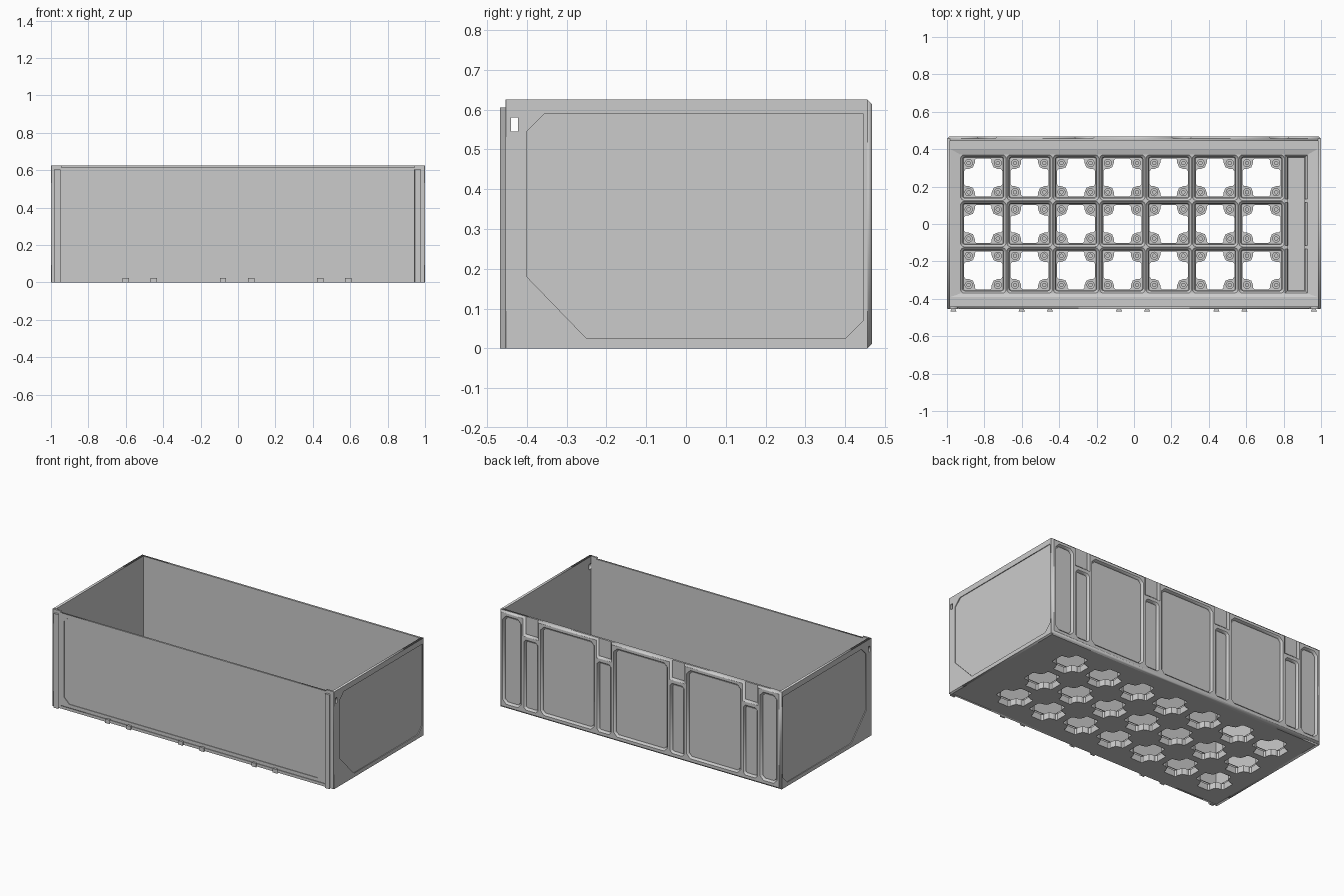
import bpy, bmesh
from math import sin, cos, pi, radians
from mathutils import Matrix

if "Cube" in bpy.data.objects:
    bpy.data.objects.remove(bpy.data.objects["Cube"])

P = 0.248                    # grid pitch
GX, GY = 0.93, 0.372         # half size of the grid area
TOP, RIDGE, TAB = 0.625, 0.067, 0.04


def link(name, mesh):
    ob = bpy.data.objects.new(name, mesh)
    bpy.context.collection.objects.link(ob)
    return ob


def loft(bm, loops, caps=False, cyclic=False):
    rings = [[bm.verts.new(p) for p in lp] for lp in loops]
    pairs = list(zip(rings, rings[1:]))
    if cyclic:
        pairs.append((rings[-1], rings[0]))
    for a, b in pairs:
        for i in range(len(a)):
            j = (i + 1) % len(a)
            bm.faces.new((a[i], a[j], b[j], b[i]))
    if caps:
        bm.faces.new(rings[0])
        bm.faces.new(rings[-1])


def finish(name, bm):
    bmesh.ops.recalc_face_normals(bm, faces=bm.faces)
    me = bpy.data.meshes.new(name)
    bm.to_mesh(me)
    bm.free()
    return link(name, me)


def solid(name, groups, caps=True):
    bm = bmesh.new()
    for loops in groups:
        loft(bm, loops, caps)
    return finish(name, bm)


def rect(x0, x1, y0, y1, z):
    return [(x0, y0, z), (x1, y0, z), (x1, y1, z), (x0, y1, z)]


def box(x0, x1, y0, y1, z0, z1):
    return [rect(x0, x1, y0, y1, z0), rect(x0, x1, y0, y1, z1)]


def flat(x0, x1, y0, y1, c=0):
    """2D rectangle outline, corners cut by c"""
    if not c:
        return [(x0, y0), (x1, y0), (x1, y1), (x0, y1)]
    return [(x0 + c, y0), (x1 - c, y0), (x1, y0 + c), (x1, y1 - c),
            (x1 - c, y1), (x0 + c, y1), (x0, y1 - c), (x0, y0 + c)]


def plate(name, outlines, loc, side=False, half=0.0, bevel=0.0):
    """Upright plate from a filled outline with holes"""
    cu = bpy.data.curves.new(name, 'CURVE')
    cu.dimensions, cu.fill_mode = '2D', 'BOTH'
    cu.extrude, cu.bevel_depth, cu.bevel_resolution = half, bevel, 0
    for pts in outlines:
        sp = cu.splines.new('POLY')
        sp.points.add(len(pts) - 1)
        for p, (u, v) in zip(sp.points, pts):
            p.co = (u, v, 0, 1)
        sp.use_cyclic_u = True
    tmp = link(name + "_curve", cu)
    dg = bpy.context.evaluated_depsgraph_get()
    me = bpy.data.meshes.new_from_object(tmp.evaluated_get(dg))
    bpy.data.objects.remove(tmp)
    me.transform(Matrix.Translation(loc) @ Matrix.Rotation(radians(90 if side else 0), 4, 'Z')
                 @ Matrix.Rotation(radians(90), 4, 'X'))
    return link(name, me)


# ---- side walls with a raised border and a through slot
slot = flat(-0.44, -0.422, 0.545, 0.58)
side_out = flat(-0.452, 0.456, 0, TOP)
panel = [(-0.40, 0.545), (-0.355, 0.59), (0.445, 0.59), (0.445, 0.07),
         (0.40, 0.025), (-0.25, 0.025), (-0.40, 0.18)]
for s, n in ((-1, "left"), (1, "right")):
    plate(n + "_wall", [side_out, slot], (s * 0.989, 0, 0), True, 0.006)
    plate(n + "_wall_border", [side_out, slot, panel], (s * 0.9975, 0, 0), True, 0.0025)

# ---- front wall, lower between the corner posts, with bordered panel
front = [(-0.99, 0), (0.99, 0), (0.99, TOP), (0.945, TOP), (0.945, 0.615),
         (-0.945, 0.615), (-0.945, TOP), (-0.99, TOP)]
plate("front_wall", [front], (0, -0.446, 0), half=0.004)
plate("front_border", [flat(-0.935, 0.935, 0.025, 0.615), flat(-0.917, 0.917, 0.042, 0.602, 0.035)],
      (0, -0.451, 0), half=0.003)
plate("front_sill", [flat(-0.945, 0.945, 0, 0.018)], (0, -0.451, 0), half=0.003)
for s, n in ((-1, "left"), (1, "right")):
    x0, x1 = sorted((s * 0.945, s * 0.998))
    plate(n + "_front_post", [flat(x0, x1, 0, TOP)], (0, -0.451, 0), half=0.003)

# ---- dovetail rails at the front corners and short hooks between them
def dovetail(x, h):
    prof = [(x - 0.008, -0.45), (x - 0.017, -0.468), (x + 0.017, -0.468), (x + 0.008, -0.45)]
    return [[(a, b, z) for a, b in prof] for z in (0, h)]

solid("front_rails", [dovetail(x, 0.605) for x in (-0.966, 0.962)])
solid("front_hooks", [dovetail(c + d, 0.025) for c in (-0.525, -0.005, 0.515)
                      for d in (-0.075, 0.075)])

# ---- back wall with chamfered ribs, pockets and top notches
plate("back_wall", [flat(-0.99, 0.99, 0, TOP)], (0, 0.4495, 0), half=0.0065)
centers = [0.775, 0.255, -0.265, -0.785]
outline = [(-0.988, 0.012), (0.988, 0.012), (0.988, 0.613)]
for c in centers:
    outline += [(c + 0.055, 0.613), (c + 0.055, 0.50), (c - 0.055, 0.50), (c - 0.055, 0.613)]
outline.append((-0.988, 0.613))
holes = [flat(c - 0.05, c + 0.05, 0.03, 0.48, 0.015) for c in centers]
edges = [0.975 + 0.068] + centers + [-0.975 - 0.068]
for a, b in zip(edges, edges[1:]):
    holes.append(flat(b + 0.068, a - 0.068, 0.03, 0.597, 0.025))
plate("back_ribs", [outline] + holes, (0, 0.456, 0), bevel=0.012)

# ---- floor surround, sloping in to the grid
IN = (-0.983, 0.983, -0.442, 0.443)
solid("floor_surround", [[rect(-GX, GX, -GY, GY, 0), rect(*IN, 0), rect(*IN, 0.075),
                          rect(-0.98, 0.98, -0.39, 0.40, 0.075),
                          rect(-GX, GX, -GY, GY, RIDGE)]], caps=False)

# ---- solid half-width strip at the right end of the grid
sx = -GX + 7 * P
def inset(d, z):
    return rect(sx + d, GX - d, -GY + d, GY - d, z)

solid("end_strip", [[inset(0, 0), inset(0, RIDGE), inset(0.002, RIDGE), inset(0.015, 0.054),
                     inset(0.015, 0.044), inset(0.0175, TAB)]])
solid("end_strip_nubs", [box(x - 0.009, x + 0.009, y - 0.01, y + 0.01, TAB, RIDGE)
                         for x in (sx + 0.009, GX - 0.009) for y in (-P / 2, P / 2)])


# ---- open grid cell: stepped rim, four corner tabs with stepped holes
def around(quarter, z):
    pts = []
    for k in range(4):
        c, s = round(cos(k * pi / 2)), round(sin(k * pi / 2))
        pts += [(c * x - s * y, s * x + c * y, z) for x, y in quarter]
    return pts


def rounded(h, r, z):
    arc = [(h - r + r * cos(i * pi / 12), h - r + r * sin(i * pi / 12)) for i in range(7)]
    return around([(h, 0)] + arc, z)


def square(h, z):
    t = (0.7, 0.8, 0.9)
    return around([(h, 0)] + [(h, h * k) for k in t] + [(h, h)] + [(h * k, h) for k in t[::-1]], z)


half_tab = [(0.102, 0), (0.102, 0.036), (0.094, 0.045), (0.08, 0.045)]
cross = half_tab + [(0.055, 0.055)] + [(y, x) for x, y in half_tab[:0:-1]]
bm = bmesh.new()
loft(bm, [square(P / 2, 0), square(P / 2, RIDGE), rounded(0.122, 0.022, RIDGE),
          rounded(0.109, 0.011, 0.054), rounded(0.109, 0.011, 0.044),
          rounded(0.1065, 0.009, TAB), around(cross, TAB), around(cross, 0)], cyclic=True)
cell = finish("grid_cells", bm)


def circle(x, y, r, z):
    return [(x + r * cos(i * pi / 12), y + r * sin(i * pi / 12), z) for i in range(24)]

cutter = solid("hole_cutter", [[circle(x, y, 0.009, 0.012), circle(x, y, 0.009, 0.026),
                                circle(x, y, 0.019, 0.026), circle(x, y, 0.019, 0.05)]
                               for x in (-0.078, 0.078) for y in (-0.078, 0.078)])
cutter.hide_render = True
mod = cell.modifiers.new("holes", 'BOOLEAN')
mod.object, mod.operation, mod.solver = cutter, 'DIFFERENCE', 'EXACT'
bm = bmesh.new()
bm.from_object(cell, bpy.context.evaluated_depsgraph_get())
cell.modifiers.clear()
bpy.data.objects.remove(cutter)
# drop the hidden faces where cells meet
hidden = [f for f in bm.faces if any(all(abs(v.co[k] - s * P / 2) < 1e-4 for v in f.verts)
                                     for k in (0, 1) for s in (-1, 1))]
bmesh.ops.delete(bm, geom=hidden, context='FACES')
bm.to_mesh(cell.data)
bm.free()
cell.location = (-GX + P / 2, -P, 0)
for count, step in ((7, (P, 0, 0)), (3, (0, P, 0))):
    arr = cell.modifiers.new("repeat", 'ARRAY')
    arr.count, arr.use_relative_offset, arr.use_constant_offset = count, False, True
    arr.constant_offset_displace = step
